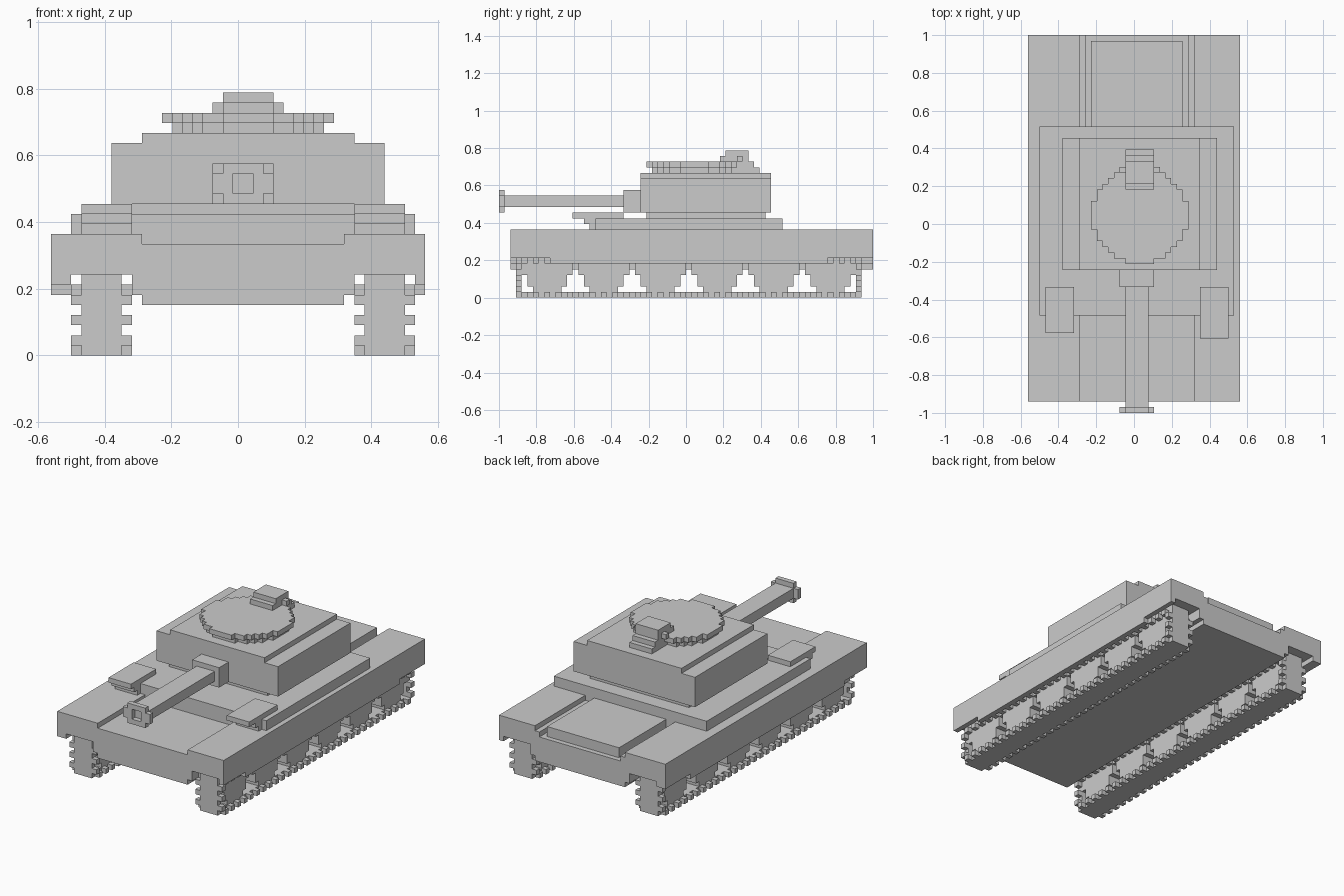
import bpy
import bmesh
import math
from mathutils import Vector

cube = bpy.data.objects.get("Cube")
if cube:
    bpy.data.objects.remove(cube, do_unlink=True)

# The whole model sits on a grid of small cubes
UNIT = 2 / 66
ORIGIN = Vector((18.5, 33, 0))


def finish(name, bm):
    bmesh.ops.recalc_face_normals(bm, faces=bm.faces)
    for v in bm.verts:
        v.co = (v.co - ORIGIN) * UNIT
    mesh = bpy.data.meshes.new(name)
    bm.to_mesh(mesh)
    bm.free()
    obj = bpy.data.objects.new(name, mesh)
    bpy.context.collection.objects.link(obj)
    return obj


def add_box(bm, x, y, z):
    verts = bmesh.ops.create_cube(bm, size=1)["verts"]
    for v in verts:
        v.co = [lo + (c + 0.5) * (hi - lo) for c, (lo, hi) in zip(v.co, (x, y, z))]


def boxes(name, *parts):
    bm = bmesh.new()
    for part in parts:
        add_box(bm, *part)
    return finish(name, bm)


def add_prism(bm, points, axis, lo, hi):
    """Extrude a flat outline along the x, y or z axis."""
    def place(a, b, c):
        return {"x": (c, a, b), "y": (a, c, b), "z": (a, b, c)}[axis]
    face = bm.faces.new([bm.verts.new(place(a, b, lo)) for a, b in points])
    new = bmesh.ops.extrude_face_region(bm, geom=[face])["geom"]
    shift = Vector(place(0, 0, hi - lo))
    for v in new:
        if isinstance(v, bmesh.types.BMVert):
            v.co += shift


def stepped(center, base, half_widths):
    """Mirrored stair-step outline, one half width per row."""
    right, left = [], []
    for i, w in enumerate(half_widths):
        for row in (base + i, base + i + 1):
            right.append((center + w, row))
            left.append((center - w, row))
    points = right + left[::-1]
    n = len(points)
    # Drop points in the middle of straight runs
    return [p for i, p in enumerate(points)
            if not (points[i - 1][0] == p[0] == points[(i + 1) % n][0])]


def disc_rows(size):
    r = size / 2
    rows = []
    for i in range(size):
        d = i + 0.5 - r
        reach = math.sqrt(max(r * r - d * d, 0))
        rows.append(math.floor(reach - 0.5 + 0.3) + 0.5)
    return [min(w, r) for w in rows]


# Hull: one underside, with front and rear deck sections
underside = [(0, 7), (2, 7), (2, 8), (8, 8), (8, 6), (9, 6), (9, 5), (29, 5),
             (29, 6), (30, 6), (30, 8), (36, 8), (36, 7), (37, 7), (37, 12), (29, 12)]
front_deck = [(29, 11), (9, 11), (9, 12), (0, 12)]
rear_deck = [(29, 11), (28, 11), (28, 10), (10, 10), (10, 11), (9, 11), (9, 12), (0, 12)]
for name, deck, start, end in (("front_hull", front_deck, 2, 50),
                               ("rear_hull", rear_deck, 50, 66)):
    bm = bmesh.new()
    add_prism(bm, underside + deck, "y", start, end)
    finish(name, bm)
boxes("side_skirts", ((0, 2), (9, 58), (6, 7)), ((36, 37), (9, 58), (6, 7)))
boxes("engine_deck", ((11, 27), (50, 65), (10, 12)))

# Superstructure and front hatches
boxes("superstructure", ((9, 29), (17, 50), (11, 12)), ((2, 36), (17, 50), (12, 14)))
boxes("right_hatch", ((3, 8), (14, 22), (14, 15)), ((3, 8), (15, 17), (13, 14)),
      ((3, 8), (16, 17), (12, 13)))
boxes("left_hatch", ((30, 35), (13, 22), (14, 15)), ((30, 35), (15, 17), (13, 14)),
      ((30, 35), (16, 17), (12, 13)))

# Turret
boxes("turret_ring", ((8, 30), (26, 47), (14, 15)))
boxes("turret", ((6, 33), (25, 48), (15, 21)), ((9, 30), (25, 48), (21, 22)))

# Gun
boxes("mantlet", ((16, 22), (22, 25), (15, 19)))
boxes("barrel", ((17, 21), (1, 22), (16, 18)))
boxes("muzzle", ((17, 21), (0, 1), (15, 16)), ((17, 21), (0, 1), (18, 19)),
      ((16, 18), (0, 1), (16, 18)), ((20, 22), (0, 1), (16, 18)))

# Round cupola in two layers
bm = bmesh.new()
for size, z in ((15, 22), (17, 23)):
    add_prism(bm, stepped(19.5, 34.5 - size / 2, disc_rows(size)), "z", z, z + 1)
finish("cupola", bm)

# Sight with its stepped bracket
boxes("sight", ((17, 22), (40, 44), (25, 26)), ((17, 22), (39, 44), (24, 25)),
      ((16, 23), (42, 43), (24, 25)))
boxes("sight_bracket", ((17, 22), (41, 45), (23, 24)), ((17, 22), (41, 46), (22, 23)))

# Running gear: wheels, belt and protruding track teeth
for side, x in (("right", 2), ("left", 30)):
    core = (x + 1, x + 5)
    bm = bmesh.new()
    for i in range(6):
        wheel = stepped(8.5 + 10 * i, 1, [2.5, 3.5, 3.5, 4.5, 4.5])
        add_prism(bm, wheel, "x", *core)
    finish(side + "_wheels", bm)

    boxes(side + "_track", (core, (3, 64), (0, 1)), (core, (3, 64), (6, 8)),
          (core, (3, 4), (1, 6)), (core, (63, 64), (1, 6)))

    cells = [(y, z) for y in range(4, 64, 2) for z in (0, 6)]
    cells += [(y, z) for y in (3, 63) for z in (1, 3, 5)]
    boxes(side + "_track_teeth", *[((edge, edge + 1), (y, y + 1), (z, z + 1))
                                   for y, z in cells for edge in (x, x + 5)])
